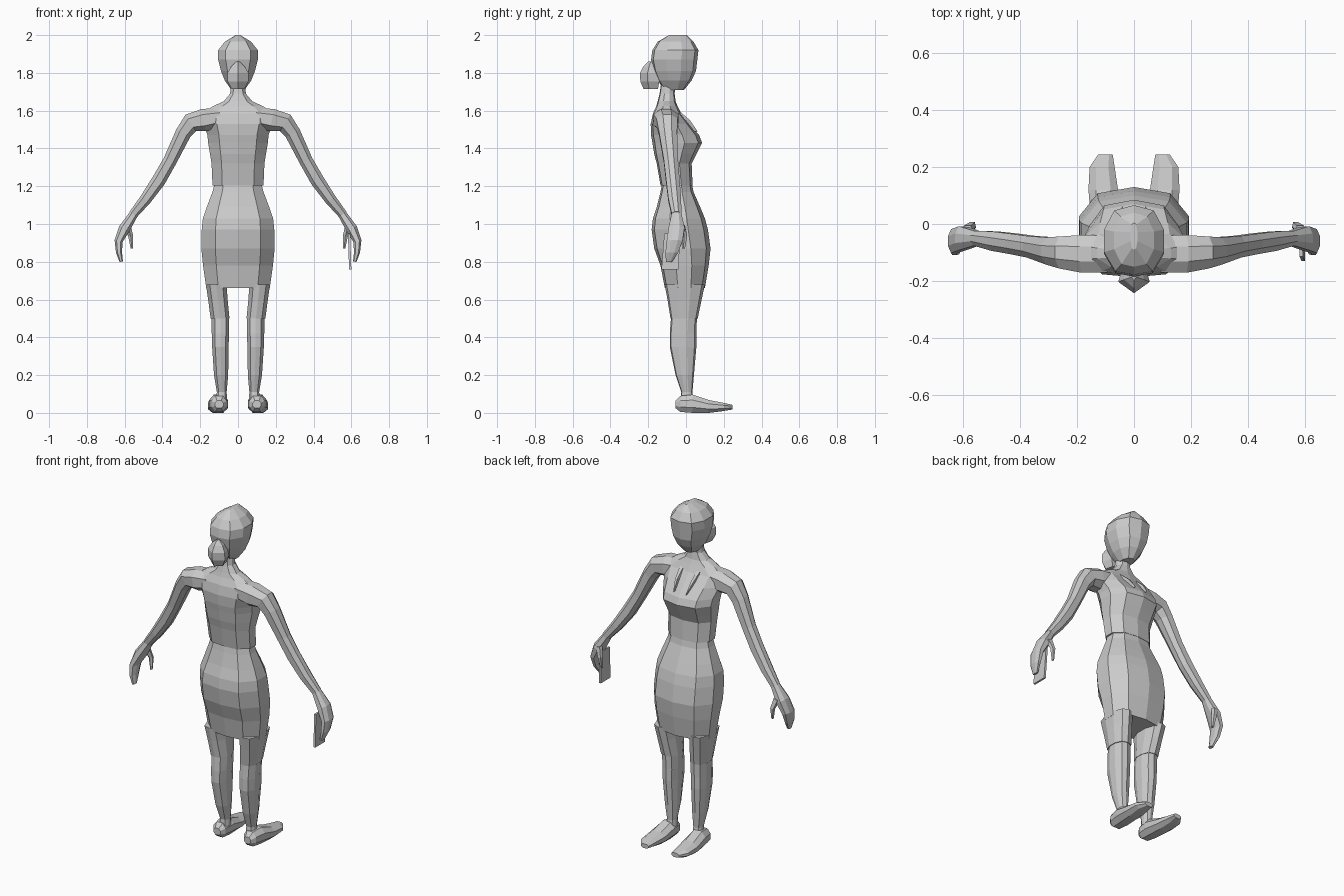
import bpy, bmesh
from mathutils import Vector

grey = bpy.data.materials.new("plain grey")
grey.diffuse_color = (0.6, 0.6, 0.6, 1)

# Unit cross-sections
BODY = [(0, -1), (.62, -.9), (1, -.35), (1, .3), (.66, .85), (0, 1),
        (-.66, .85), (-1, .3), (-1, -.35), (-.62, -.9)]
LIMB = [(.5, -1), (1, -.4), (1, .4), (.5, 1), (-.5, 1), (-1, .4), (-1, -.4), (-.5, -1)]
SLIM = [(0, -1), (1, -.3), (.7, .8), (-.7, .8), (-1, -.3)]


def loft(name, rings):
    """Skin a list of equal-length point rings and close both ends."""
    bm = bmesh.new()
    vs = [[bm.verts.new(p) for p in r] for r in rings]
    n = len(vs[0])
    for a, b in zip(vs, vs[1:]):
        for i in range(n):
            bm.faces.new((a[i], a[(i + 1) % n], b[(i + 1) % n], b[i]))
    bm.faces.new(vs[0])
    bm.faces.new(vs[-1])
    bmesh.ops.recalc_face_normals(bm, faces=bm.faces)
    me = bpy.data.meshes.new(name)
    bm.to_mesh(me)
    bm.free()
    me.materials.append(grey)
    ob = bpy.data.objects.new(name, me)
    bpy.context.collection.objects.link(ob)
    return ob


def upright(name, rows, shape=BODY, s=1):
    """Rows: z, x min, x max, y back, y front."""
    rings = []
    for z, x0, x1, y0, y1 in rows:
        rings.append([(s * ((x0 + x1) / 2 + u * (x1 - x0) / 2),
                       (y0 + y1) / 2 + v * (y1 - y0) / 2, z) for u, v in shape])
    return loft(name, rings)


def tube(name, rows, shape=LIMB, s=1):
    """Rows: x, y, z, in-plane radius, y radius; rings stand across the path."""
    pts = [Vector(r[:3]) for r in rows]
    rings = []
    for i, (p, r) in enumerate(zip(pts, rows)):
        t = pts[min(i + 1, len(pts) - 1)] - pts[max(i - 1, 0)]
        side = Vector((-t.z, 0, t.x)).normalized()
        ring = [p + side * u * r[3] + Vector((0, v * r[4], 0)) for u, v in shape]
        rings.append([(s * q.x, q.y, q.z) for q in ring])
    return loft(name, rings)


# Torso with neck
upright("torso", [(z, -w, w, a, b) for z, w, a, b in [
    (1.205, .135, -.135, .035), (1.32, .14, -.155, .03), (1.37, .148, -.168, .055),
    (1.43, .158, -.178, .085), (1.47, .162, -.185, .07), (1.53, .18, -.187, .02),
    (1.585, .19, -.175, -.025), (1.625, .13, -.157, -.045), (1.65, .075, -.15, -.055),
    (1.69, .042, -.14, -.06), (1.76, .034, -.13, -.055)]])

# Skirt, split into two legs below the hips
upright("skirt", [(z, -w, w, a, b) for z, w, a, b in [
    (1.22, .122, -.125, .03), (1.17, .135, -.135, .04), (1.09, .165, -.155, .075),
    (1.03, .186, -.175, .1), (.97, .192, -.182, .116), (.87, .194, -.168, .13),
    (.78, .185, -.135, .12), (.66, .168, -.112, .1)]])

# Collar points on the chest
for s, n in ((1, "right"), (-1, "left")):
    upright(n + "_lapel", [(1.6, .04, .07, -.06, -.035), (1.55, .04, .06, -.02, .025),
                           (1.49, .038, .042, .03, .065)], SLIM, s)

    # Thigh, shin and foot
    upright(n + "_thigh", [(.68, .06, .17, -.113, .1), (.6, .055, .158, -.098, .083),
                           (.5, .045, .145, -.082, .062)], BODY, s)
    upright(n + "_shin", [(.51, .047, .141, -.079, .058), (.42, .047, .139, -.086, .055),
                          (.35, .05, .137, -.086, .055), (.2, .052, .127, -.055, .042),
                          (.11, .06, .112, -.025, .034), (.07, .058, .116, -.03, .04)], BODY, s)
    foot = [(-.055, .1, .022, .025, .065), (-.03, .1, .04, .005, .09),
            (.035, .103, .05, 0, .097), (.12, .108, .052, 0, .068),
            (.2, .112, .044, .01, .053), (.245, .1, .025, .018, .043)]
    loft(n + "_foot", [[(s * (c + u * w), y, (a + b) / 2 + v * (b - a) / 2)
                        for u, v in LIMB] for y, c, w, a, b in foot])

    # Arm from inside the shoulder to the wrist, then the flat hand
    tube(n + "_arm", [
        (.09, -.105, 1.565, .05, .065), (.18, -.105, 1.55, .06, .066),
        (.25, -.1, 1.535, .052, .056), (.29, -.095, 1.48, .042, .048),
        (.36, -.08, 1.335, .036, .038), (.42, -.07, 1.23, .037, .036),
        (.49, -.06, 1.13, .031, .034), (.555, -.05, 1.05, .024, .026)], LIMB, s)
    tube(n + "_hand", [
        (.55, -.05, 1.055, .023, .025), (.602, -.05, .975, .03, .042),
        (.632, -.06, .91, .022, .042), (.63, -.075, .85, .016, .034),
        (.618, -.09, .8, .009, .016)], LIMB, s)
    tube(n + "_thumb", [(.585, -.02, .99, .018, .018), (.568, -.005, .935, .013, .014),
                        (.562, -.012, .87, .006, .008)], SLIM, s)

# Flat card held in one hand
upright("hand_card", [(.76, .588, .6, -.13, -.04), (.95, .582, .594, -.115, -.03)],
        [(-1, -1), (1, -1), (1, 1), (-1, 1)])

# Head, facing +y
upright("head", [(z, -w, w, a, b) for z, w, a, b in [
    (1.71, .035, -.115, -.01), (1.76, .07, -.15, .03), (1.81, .09, -.172, .053),
    (1.87, .105, -.185, .06), (1.92, .105, -.178, .066), (1.965, .07, -.15, .04),
    (2.0, .012, -.09, .005)]])

# Hair bun at the back of the head
upright("hair_bun", [(z, -w, w, a, b) for z, w, a, b in [
    (1.715, .035, -.225, -.14), (1.755, .055, -.242, -.13),
    (1.8, .055, -.243, -.13), (1.835, .035, -.225, -.14), (1.86, .008, -.2, -.16)]], SLIM)
